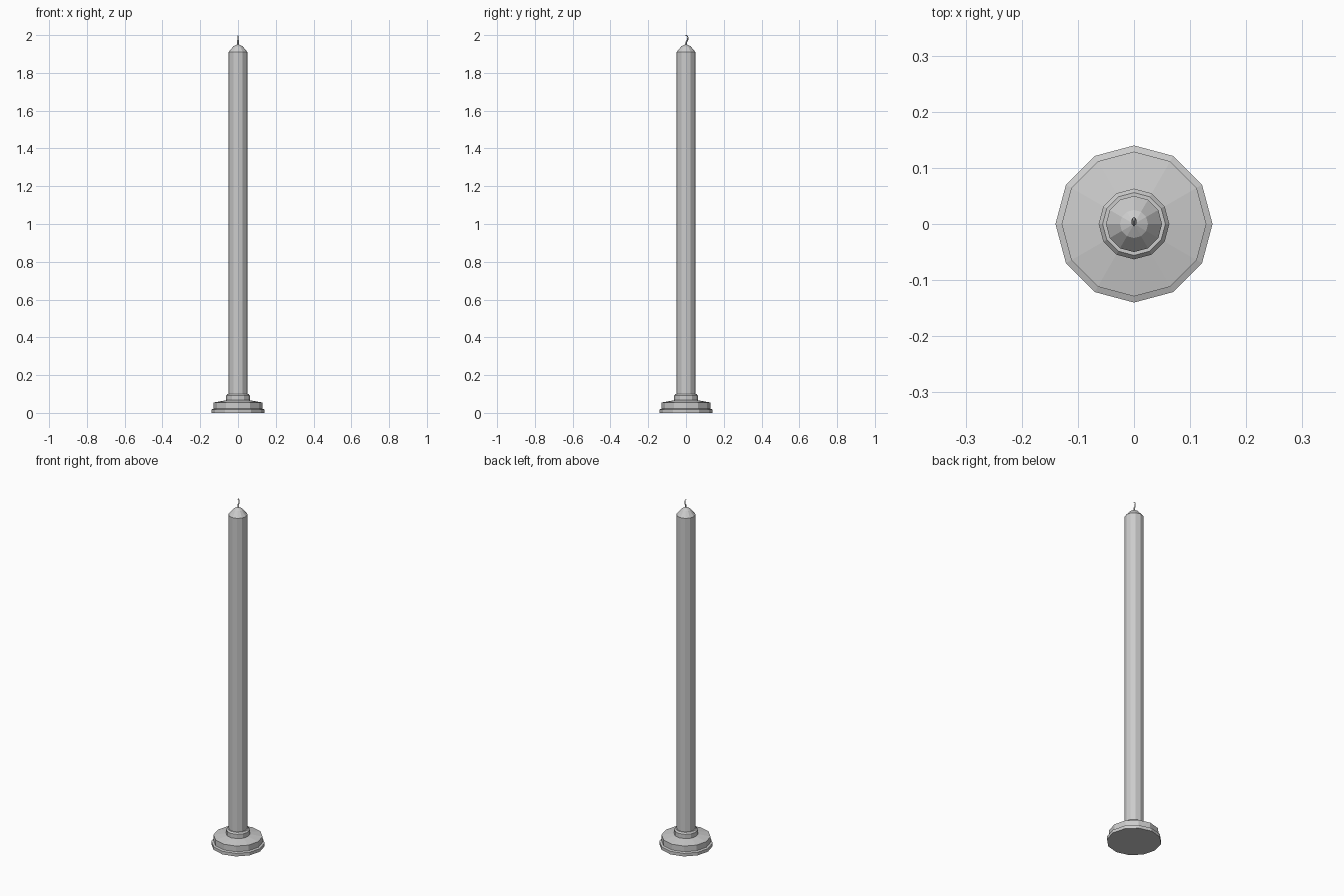
import bpy, bmesh
from math import cos, sin, tau

if "Cube" in bpy.data.objects:
    bpy.data.objects.remove(bpy.data.objects["Cube"])

SIDES = 12


def lathe(name, profile):
    """Closed faceted solid from (radius, height) pairs, bottom to top."""
    bm = bmesh.new()
    rings = [[bm.verts.new((r * cos(tau * i / SIDES), r * sin(tau * i / SIDES), z))
              for i in range(SIDES)] for r, z in profile]
    for a, b in zip(rings, rings[1:]):
        for i in range(SIDES):
            j = (i + 1) % SIDES
            bm.faces.new((a[i], a[j], b[j], b[i]))
    bm.faces.new(rings[0][::-1])
    bm.faces.new(rings[-1])
    mesh = bpy.data.meshes.new(name)
    bm.to_mesh(mesh)
    bm.free()
    ob = bpy.data.objects.new(name, mesh)
    bpy.context.collection.objects.link(ob)
    return ob


# Stepped holder with a collar around the candle
lathe("candle_holder", [(0.14, 0), (0.14, 0.018), (0.129, 0.022), (0.129, 0.055),
                        (0.063, 0.067), (0.063, 0.092), (0.056, 0.1), (0.05, 0.1)])

# Wax stick with a tapered shoulder
lathe("candle", [(0.05, 0.09), (0.05, 1.91), (0.025, 1.94), (0.004, 1.951)])

# Thin hooked wick, tapering to its tip
curve = bpy.data.curves.new("wick", "CURVE")
curve.dimensions = "3D"
curve.bevel_depth = 0.005
curve.bevel_resolution = 0
curve.use_fill_caps = True
path = [(0, 0, 1.94, 1), (0, 0.001, 1.963, 0.9), (0, 0.008, 1.973, 0.8),
        (0, 0.01, 1.988, 0.6), (0, 0.005, 1.998, 0.4), (0, -0.002, 1.998, 0.3)]
spline = curve.splines.new("POLY")
spline.points.add(len(path) - 1)
for p, (x, y, z, r) in zip(spline.points, path):
    p.co = (x, y, z, 1)
    p.radius = r
spline.use_smooth = False
wick = bpy.data.objects.new("wick", curve)
bpy.context.collection.objects.link(wick)
